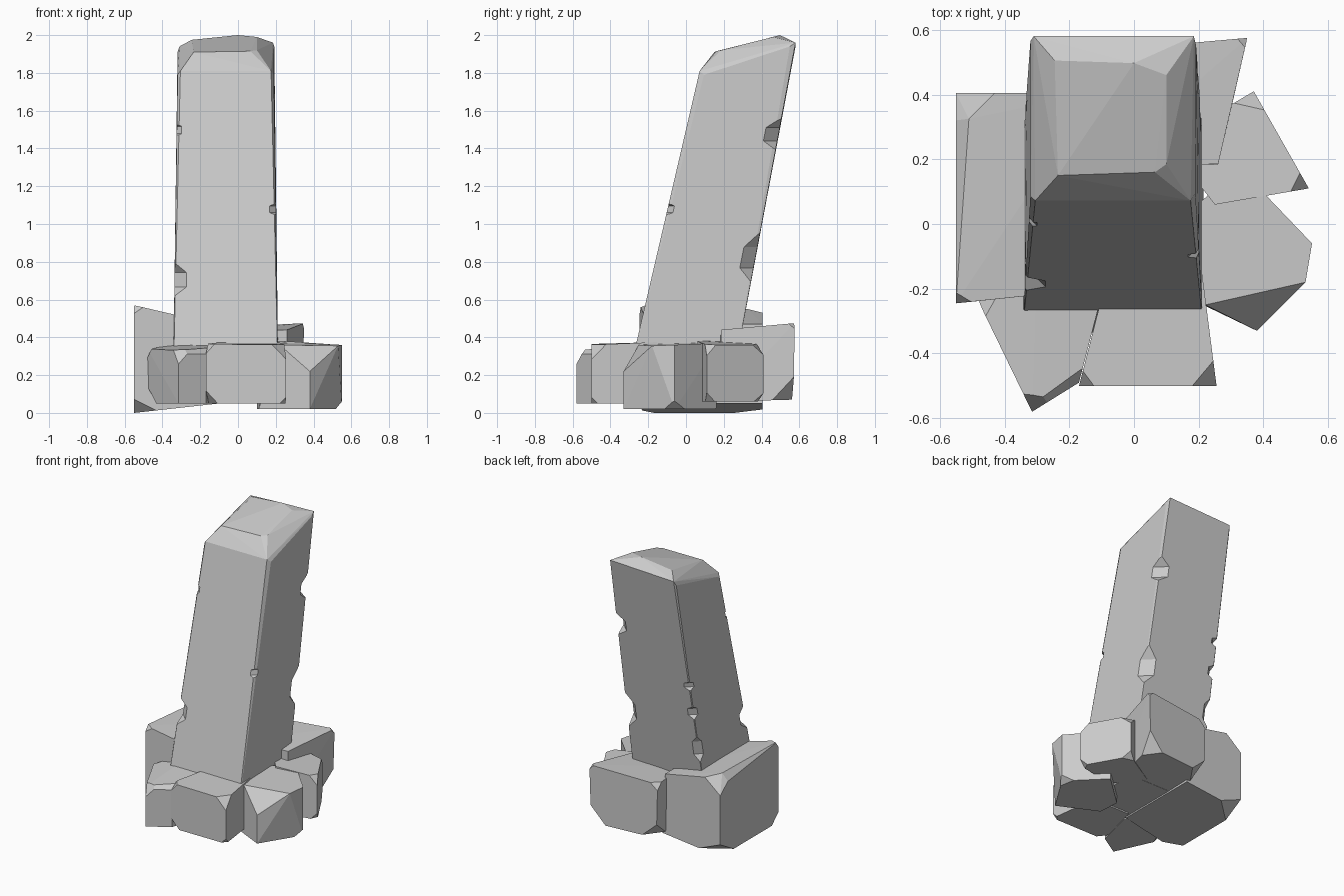
import bpy, bmesh
from mathutils import Vector, Matrix

if "Cube" in bpy.data.objects:
    bpy.data.objects.remove(bpy.data.objects["Cube"])


def hull(pts):
    # convex solid around a handful of points
    bm = bmesh.new()
    for p in pts:
        bm.verts.new(p)
    r = bmesh.ops.convex_hull(bm, input=bm.verts[:])
    junk = {v for v in r["geom_interior"] + r["geom_unused"] if isinstance(v, bmesh.types.BMVert)}
    if junk:
        bmesh.ops.delete(bm, geom=list(junk), context='VERTS')
    return bm


def finish(name, bm):
    bmesh.ops.dissolve_limit(bm, angle_limit=0.02, verts=bm.verts[:], edges=bm.edges[:])
    bmesh.ops.recalc_face_normals(bm, faces=bm.faces[:])
    me = bpy.data.meshes.new(name)
    bm.to_mesh(me)
    bm.free()
    ob = bpy.data.objects.new(name, me)
    bpy.context.collection.objects.link(ob)
    return ob


def rock(name, pts, chips=()):
    # each chip = (corner index, depth): slice that corner off
    pts = [Vector(p) for p in pts]
    mid = sum(pts, Vector()) / len(pts)
    bm = hull(pts)
    for i, d in chips:
        n = pts[i] - mid
        n.z *= 1.3
        n.normalize()
        bmesh.ops.bisect_plane(bm, geom=bm.verts[:] + bm.edges[:] + bm.faces[:],
                               plane_co=pts[i] - n * d, plane_no=n, clear_outer=True)
        rest = [v.co.copy() for v in bm.verts]
        bm.free()
        bm = hull(rest)
    return finish(name, bm)


# leaning pillar with a bevelled, sloping top
pillar = rock("pillar", [
    (-.345, -.335, .06), (.215, -.335, .06), (.215, .225, .06), (-.345, .225, .06),
    (-.32, .085, 1.79), (-.305, .072, 1.81), (.175, .072, 1.81), (.19, .095, 1.79),
    (.192, .55, 1.94), (.185, .58, 1.96), (-.31, .58, 1.94), (-.32, .565, 1.91),
    (-.235, .15, 1.91), (.065, .16, 1.915), (.10, .185, 1.92),
    (.10, .46, 1.99), (.0, .497, 2.0), (-.245, .505, 1.975)])


def edge_point(left, back, z):
    x = -.345 + .0137 * (z - .06) if left else .215 - .0137 * (z - .06)
    y = .225 + .187 * (z - .06) if back else -.335 + .231 * (z - .06)
    return Vector((x, y, z))


# notches along the pillar edges: left?, back?, height, half length, depth
notches = [(1, 0, .71, .10, .045), (0, 0, 1.08, .045, .025), (0, 1, 1.48, .09, .05),
           (0, 1, .83, .14, .05), (1, 1, 1.15, .04, .03), (1, 1, .95, .06, .03),
           (1, 1, .68, .12, .03), (1, 0, 1.5, .05, .02)]
for k, (left, back, z, h, d) in enumerate(notches):
    c = edge_point(left, back, z)
    out = Vector((-1 if left else 1, 1 if back else -1, 0)).normalized()
    side = Vector((-out.y, out.x, 0))
    up = Vector((0, .187 if back else .231, 1)).normalized()
    cut = finish("notch_cutter", hull(
        [c - out * d + up * h * t + side * s for t in (-.45, .35) for s in (-.15, .15)] +
        [c + out * .06 + up * h * t + side * s for t in (-1.6, 1.6) for s in (-.2, .2)]))
    cut.hide_render = True
    m = pillar.modifiers.new("notch", 'BOOLEAN')
    m.object = cut
    m.operation = 'DIFFERENCE'
    m.solver = 'EXACT'
    bpy.context.view_layer.objects.active = pillar
    bpy.ops.object.modifier_apply(modifier=m.name)
    bpy.data.objects.remove(cut)


# base stones: bottom corners first, then top corners
rock("left_stone", [
    (-.55, -.245, .0), (-.55, .405, .0), (-.1, .405, .05), (-.1, -.2, .05),
    (-.55, -.245, .57), (-.55, .32, .50), (-.51, .325, .55), (-.43, .405, .53),
    (-.55, .405, .43), (-.12, .405, .47), (-.12, -.2, .47)],
    [(0, .05), (1, .07), (4, .025)])

rock("front_left_stone", [
    (-.47, -.24, .05), (-.315, -.58, .05), (-.17, -.49, .05), (-.1, -.22, .05), (-.3, -.12, .05),
    (-.48, -.24, .34), (-.315, -.58, .33), (-.17, -.49, .34), (-.1, -.22, .36), (-.3, -.12, .37)],
    [(0, .05), (6, .04), (5, .03), (7, .02)])

rock("front_stone", [
    (-.17, -.5, .05), (.255, -.5, .05), (.21, -.15, .05), (-.08, -.15, .05),
    (-.17, -.5, .365), (.255, -.5, .36), (.21, -.15, .375), (-.08, -.15, .375)],
    [(0, .04), (4, .03), (5, .045), (1, .02)])

rock("right_front_stone", [
    (.38, -.33, .02), (.55, -.06, .02), (.33, .16, .02), (.10, -.05, .02), (.11, -.2, .02),
    (.38, -.33, .22), (.22, -.25, .36), (.53, -.18, .355), (.55, -.06, .36), (.33, .17, .37),
    (.12, .0, .37)], [(9, .03), (1, .03)])

rock("right_back_stone", [
    (.37, .41, .06), (.54, .11, .06), (.25, .06, .06), (.1, .25, .06),
    (.37, .41, .36), (.54, .11, .36), (.25, .06, .38), (.1, .25, .38)],
    [(4, .035), (5, .035), (0, .03), (1, .03)])

rock("back_stone", [
    (.34, .57, .07), (.26, .18, .06), (-.1, .18, .06), (-.14, .53, .07),
    (.35, .575, .475), (.26, .185, .44), (-.1, .18, .43), (-.15, .53, .45)],
    [(0, .07), (3, .06), (4, .02), (7, .03)])
